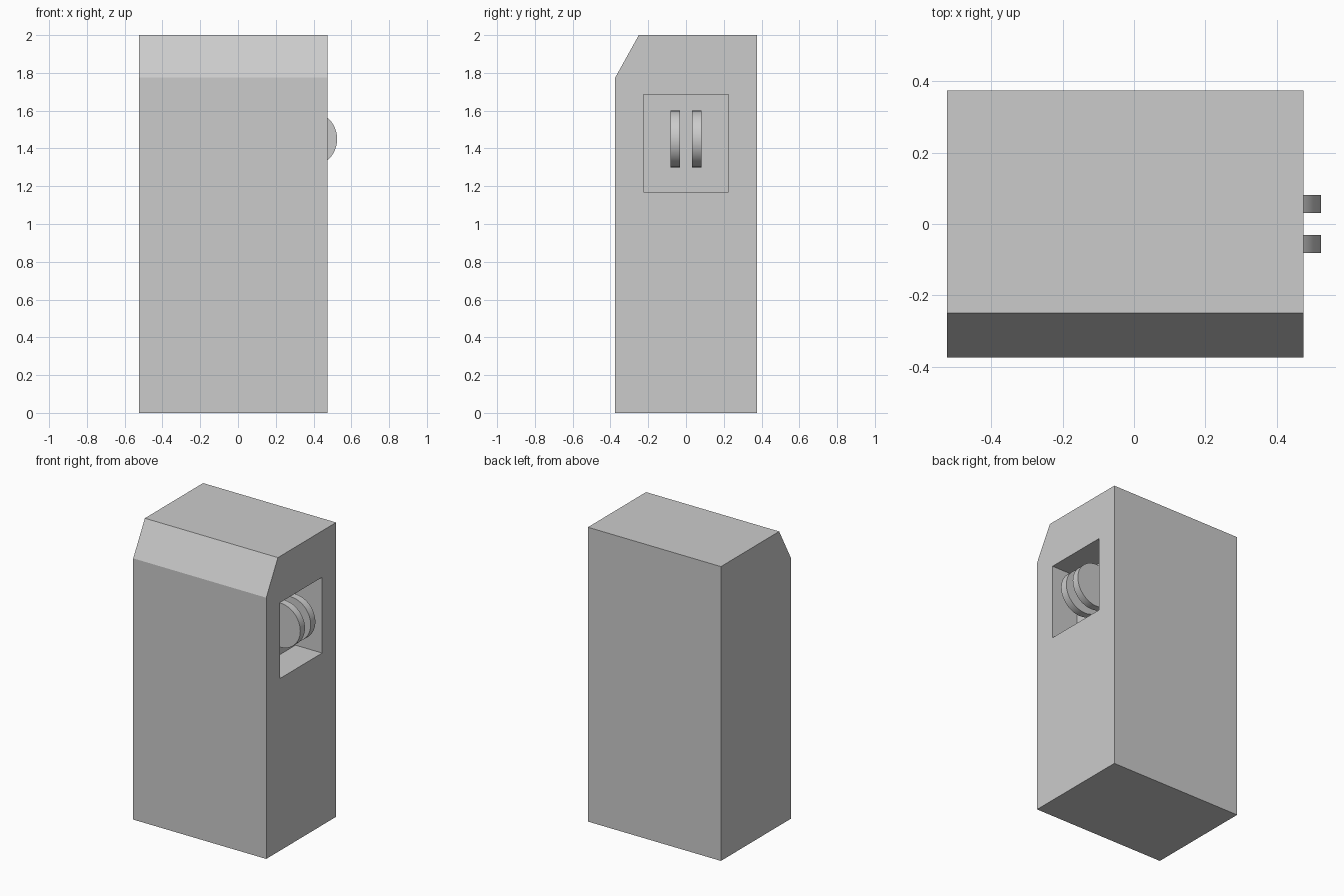
import bpy, bmesh, math
from mathutils import Vector

if "Cube" in bpy.data.objects:
    bpy.data.objects.remove(bpy.data.objects["Cube"])

X0, X1 = -0.525, 0.475

# Cabinet: side profile with sloped front top edge, extruded along x
profile = [(-0.375, 0), (0.375, 0), (0.375, 2), (-0.25, 2), (-0.375, 1.775)]
bm = bmesh.new()
side = bm.faces.new([bm.verts.new((X0, y, z)) for y, z in profile])
ext = bmesh.ops.extrude_face_region(bm, geom=[side])
moved = [v for v in ext["geom"] if isinstance(v, bmesh.types.BMVert)]
bmesh.ops.translate(bm, verts=moved, vec=Vector((X1 - X0, 0, 0)))
bm.normal_update()

# Square recess: inset opening on the right side, pushed inward
right = next(f for f in bm.faces if all(abs(v.co.x - X1) < 1e-5 for v in f.verts))
outer = list(right.verts)
bm.faces.remove(right)
opening = [(-0.225, 1.17), (0.225, 1.17), (0.225, 1.685), (-0.225, 1.685)]
rim = [bm.verts.new((X1, y, z)) for y, z in opening]
back = [bm.verts.new((X1 - 0.2, y, z)) for y, z in opening]
for i in range(4):
    j = (i + 1) % 4
    bm.faces.new((rim[i], rim[j], back[j], back[i]))
bm.faces.new(back)
# Frame around the opening, matched to the five outer corners
o = [min(outer, key=lambda v: (v.co.y - y) ** 2 + (v.co.z - z) ** 2) for y, z in profile]
bm.faces.new((o[0], o[1], rim[1], rim[0]))
bm.faces.new((o[1], o[2], rim[2], rim[1]))
bm.faces.new((o[2], o[3], rim[3], rim[2]))
bm.faces.new((o[3], o[4], rim[3]))
bm.faces.new((o[4], o[0], rim[0], rim[3]))
bmesh.ops.recalc_face_normals(bm, faces=bm.faces)
mesh = bpy.data.meshes.new("cabinet")
bm.to_mesh(mesh)
bm.free()
bpy.context.collection.objects.link(bpy.data.objects.new("cabinet", mesh))

# Two thumb wheels sitting in the recess
for name, y in (("front_wheel", -0.056), ("rear_wheel", 0.056)):
    bpy.ops.mesh.primitive_cylinder_add(vertices=48, radius=0.15, depth=0.05,
                                        location=(0.375, y, 1.45),
                                        rotation=(math.pi / 2, 0, 0))
    bpy.context.object.name = name
    bpy.ops.object.shade_smooth_by_angle(angle=math.radians(30))
